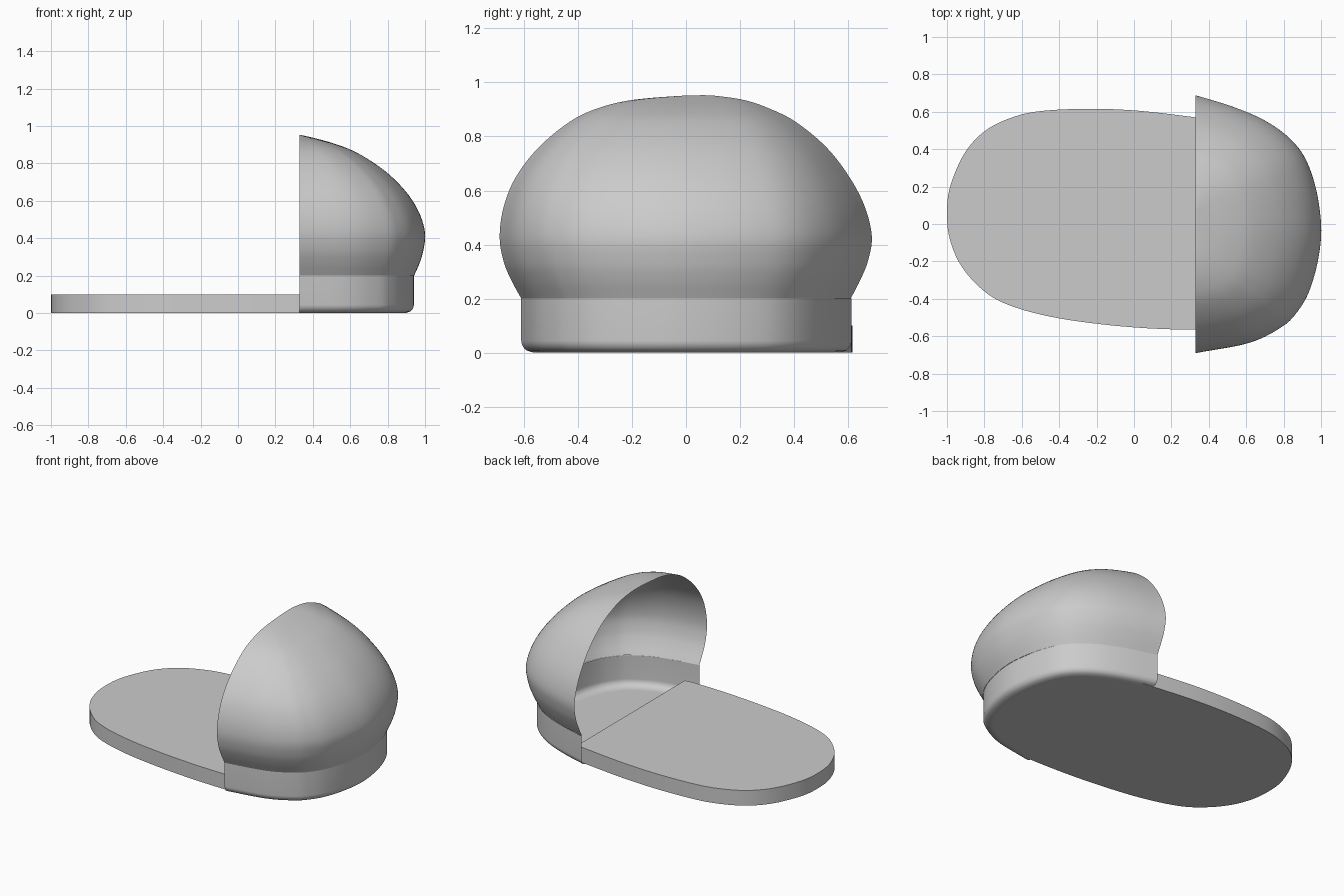
import bpy
import bmesh
from mathutils import Vector

cube = bpy.data.objects.get("Cube")
if cube:
    bpy.data.objects.remove(cube, do_unlink=True)

grey = bpy.data.materials.new("plain grey")
grey.use_nodes = True
grey.diffuse_color = (0.6, 0.6, 0.6, 1)
grey.node_tree.nodes["Principled BSDF"].inputs["Base Color"].default_value = grey.diffuse_color

CUT = 0.33        # where the toe cover opens
SOLE_END = 0.4    # the sole runs a little way under the cover
SOLE_TOP = 0.1
BAND_TOP = 0.2
ROUND = 0.045     # rounding under the band


def smooth_path(points, steps):
    """Curve passing through all the points."""
    pts = [Vector(p) for p in points]
    pts = [2 * pts[0] - pts[1]] + pts + [2 * pts[-1] - pts[-2]]
    path = []
    for a, b, c, d in zip(pts, pts[1:], pts[2:], pts[3:]):
        for i in range(steps):
            t = i / steps
            path.append(0.5 * (2 * b + (c - a) * t + (2 * a - 5 * b + 4 * c - d) * t ** 2
                               + (3 * b - a - 3 * c + d) * t ** 3))
    return path + [pts[-2]]


def finish(name, bm):
    bmesh.ops.remove_doubles(bm, verts=bm.verts, dist=0.0002)
    bmesh.ops.recalc_face_normals(bm, faces=bm.faces)
    mesh = bpy.data.meshes.new(name)
    bm.to_mesh(mesh)
    bm.free()
    mesh.materials.append(grey)
    obj = bpy.data.objects.new(name, mesh)
    bpy.context.collection.objects.link(obj)
    bpy.ops.object.select_all(action='DESELECT')
    obj.select_set(True)
    bpy.context.view_layer.objects.active = obj
    bpy.ops.object.shade_smooth_by_angle(angle=0.6)


# Toe outline seen from above, as fractions of depth and half width
toe_plan = smooth_path([(0, 1), (.27, .92), (.51, .825), (.69, .715), (.82, .59), (.905, .44),
                        (.97, .22), (1, -.05), (.97, -.3), (.9, -.53), (.81, -.68),
                        (.69, -.795), (.43, -.92), (0, -1)], 5)


def toe_loft(levels):
    """Stack toe outlines; each level is (height, right edge, left edge, tip)."""
    bm = bmesh.new()
    rings = []
    for z, low, high, tip in levels:
        mid, half = (high + low) / 2, (high - low) / 2
        rings.append([bm.verts.new((CUT + u * (tip - CUT), mid + v * half, z)) for u, v in toe_plan])
    for r, s in zip(rings, rings[1:]):
        for i in range(len(r) - 1):
            bm.faces.new((r[i], r[i + 1], s[i + 1], s[i]))
    return bm, rings


# Domed toe cover, an open sheet
dome_levels = smooth_path([(BAND_TOP, -.61, .61, .942), (.27, -.648, .646, .972),
                           (.34, -.676, .674, .992), (.43, -.69, .688, 1), (.54, -.675, .662, .967),
                           (.65, -.63, .605, .897), (.76, -.545, .52, .785), (.855, -.43, .405, .64),
                           (.905, -.325, .305, .517), (.935, -.2, .215, .41),
                           (.95, -.03, .115, .345), (.953, .065, .065, CUT)], 5)
bm, rings = toe_loft(dome_levels)
finish("toe_cover", bm)

# Upright band with a rounded lower edge and a thin floor
band_levels = [(BAND_TOP, -.61, .613, .94)]
for i in range(7):
    c = i / 6
    drop = ROUND * (1 - (1 - c * c) ** 0.5)
    band_levels.append((ROUND * (1 - c), -.61 + drop, .613 - drop, .94 - drop))
z, low, high, tip = band_levels[-1]
band_levels.append((z, low + .02, high - .02, tip - .02))
bm, rings = toe_loft(band_levels)
bm.faces.new(rings[-1])
finish("toe_band", bm)

# Flat sole, ending just inside the toe
sole_plan = smooth_path([(SOLE_END, .558), (CUT, .57), (.03, .605), (-.24, .616), (-.505, .603),
                         (-.665, .565), (-.8, .495), (-.905, .38), (-.98, .21), (-1, .07),
                         (-.985, -.08), (-.92, -.23), (-.8, -.36), (-.665, -.435), (-.45, -.495),
                         (-.185, -.535), (.08, -.558), (CUT, -.565), (SOLE_END, -.558)], 5)
bm = bmesh.new()
base = bm.faces.new([bm.verts.new((x, y, 0)) for x, y in sole_plan])
top = bmesh.ops.extrude_face_region(bm, geom=[base], use_keep_orig=True)["geom"]
bmesh.ops.translate(bm, vec=(0, 0, SOLE_TOP), verts=[g for g in top if isinstance(g, bmesh.types.BMVert)])
finish("sole", bm)
